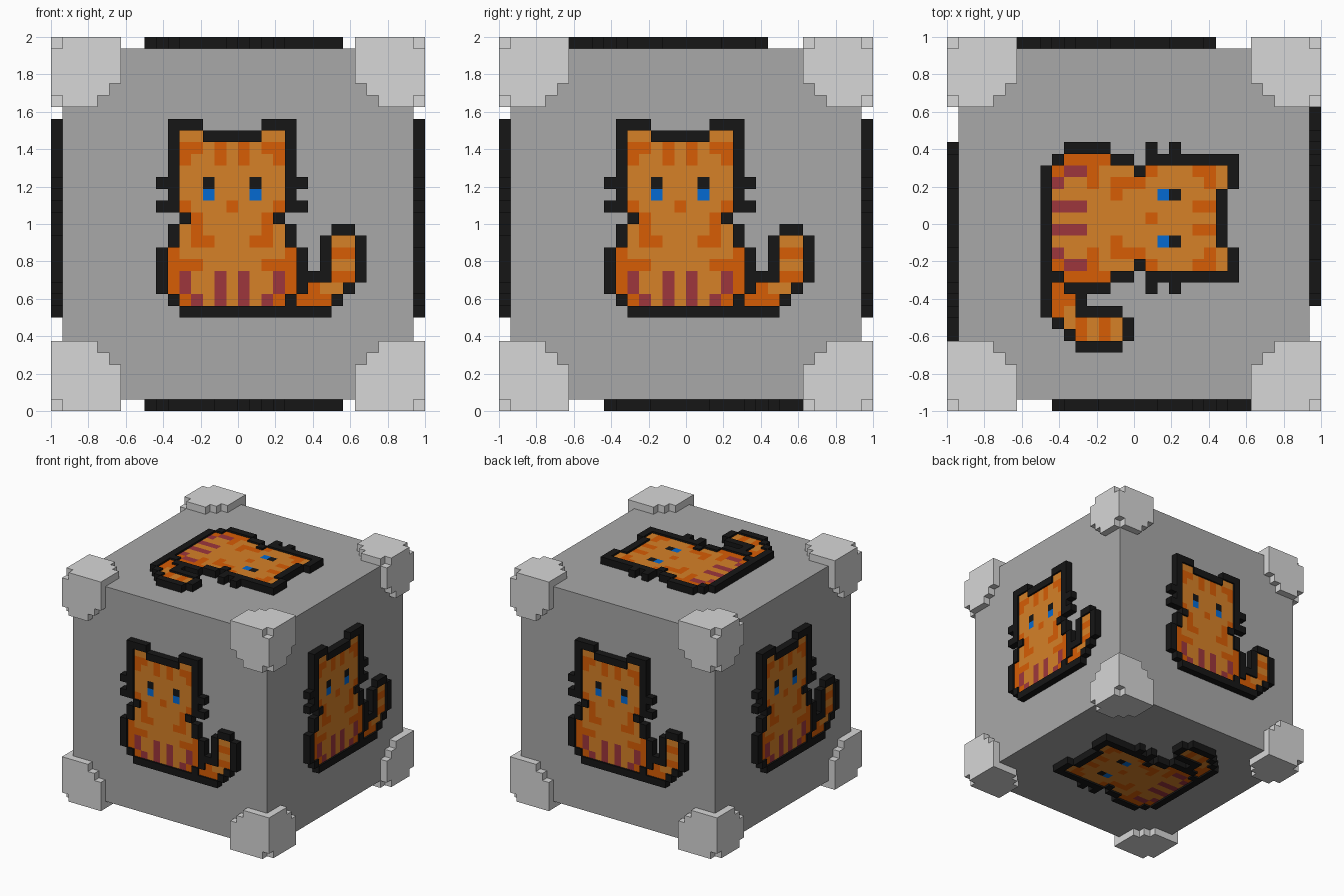
import bpy
from mathutils import Matrix, Vector

if "Cube" in bpy.data.objects:
    bpy.data.objects.remove(bpy.data.objects["Cube"])

N = 32          # blocks along each side
S = 2.0 / N     # block size
CENTRE = Vector((0, 0, 1))


def make_material(name, rgb):
    lin = [((c / 255 + 0.055) / 1.055) ** 2.4 for c in rgb] + [1.0]
    mat = bpy.data.materials.new(name)
    mat.use_nodes = True
    mat.diffuse_color = lin
    bsdf = mat.node_tree.nodes["Principled BSDF"]
    bsdf.inputs["Base Color"].default_value = lin
    bsdf.inputs["Roughness"].default_value = 0.9
    return mat


GREY = make_material("mid grey", (169, 169, 169))
LIGHT = make_material("light grey", (215, 215, 215))
BLACK = make_material("black", (22, 22, 22))
PAINT = {
    "L": make_material("light orange", (214, 129, 39)),
    "D": make_material("dark orange", (215, 93, 4)),
    "R": make_material("dark red", (157, 54, 60)),
    "B": make_material("blue", (4, 106, 209)),
    "E": BLACK,
}

# Half of the cat's head and body, up to its middle column, and its tail.
# K is the raised outline, the other letters are painted colours.
HALF_CAT = """
.KKK... .KLLKKK .KDDLDL .KDLLDL .KLLLLL KKLLELL
.KLLBLL KKDLLLD ..KDLLL .KLDLLL .KLDDLL KDLLLLL
KDDDLLL KDRLLRL KDRLLRL .KDRLRL ..KKKKK
""".split()
TAIL = """
....KK. ...KLLK ...KDDK ...KLLK
..KKDDK ..DLLK. .DDDK.. KKKK...
""".split()
CAT_COL, CAT_ROW = 9, 24    # left column and top row of the cat
TAIL_COL, TAIL_ROW = 20, 15
FUR_DROP = 0.25 * S         # the fur lies a little below the outline


def read_cells(rows, col, row, mirror=False):
    """Map of (column, row) to letter, optionally mirrored on the last column."""
    cells = {}
    for r, line in enumerate(rows):
        line += line[-2::-1] if mirror else ""
        for c, letter in enumerate(line):
            if letter != ".":
                cells[col + c, row - r] = letter
    return cells


def add_object(name, verts, faces, mats, matrix, indices=None):
    mesh = bpy.data.meshes.new(name)
    mesh.from_pydata(verts, [], faces)
    for m in mats:
        mesh.materials.append(m)
    if indices:
        mesh.polygons.foreach_set("material_index", indices)
    mesh.update()
    obj = bpy.data.objects.new(name, mesh)
    bpy.context.collection.objects.link(obj)
    obj.matrix_world = matrix


def block_mesh(blocks):
    """Outer skin of a set of blocks, in coordinates about the centre."""
    index, faces = {}, []
    for b in blocks:
        for axis in range(3):
            for side in (0, 1):
                near = list(b)
                near[axis] += 2 * side - 1
                if tuple(near) in blocks:
                    continue
                u, v = (axis + 1) % 3, (axis + 2) % 3
                quad = []
                for du, dv in ((0, 0), (1, 0), (1, 1), (0, 1)):
                    p = list(b)
                    p[axis] += side
                    p[u] += du
                    p[v] += dv
                    quad.append(index.setdefault(tuple(p), len(index)))
                faces.append(quad if side else quad[::-1])
    return [[c * S - 1 for c in p] for p in index], faces


# Cube body, one block inside the full size
bpy.ops.mesh.primitive_cube_add(size=2 - 2 * S, location=CENTRE)
body = bpy.context.object
body.name = body.data.name = "cube_body"
body.data.materials.append(GREY)

# Cat outline and painted fur in local axes: x right, z up, y into the cube
cat = read_cells(HALF_CAT, CAT_COL, CAT_ROW, mirror=True)
cat.update(read_cells(TAIL, TAIL_COL, TAIL_ROW))
outline_verts, outline_faces = block_mesh(
    {(c, 0, r) for (c, r), letter in cat.items() if letter == "K"})

fur_verts, fur_faces, fur_colours = [], [], []
letters = list(PAINT)
for (col, row), letter in cat.items():
    if letter in PAINT:
        x, y, z, n = col * S - 1, FUR_DROP - 1, row * S - 1, len(fur_verts)
        fur_verts += [(x, y, z), (x + S, y, z), (x + S, y, z + S), (x, y, z + S)]
        fur_faces.append((n, n + 1, n + 2, n + 3))
        fur_colours.append(letters.index(letter))

# Right and up directions of the cat on each side of the cube
SIDES = {
    "front": ((1, 0, 0), (0, 0, 1)),
    "back": ((-1, 0, 0), (0, 0, 1)),
    "left": ((0, 1, 0), (0, 0, 1)),
    "right": ((0, -1, 0), (0, 0, 1)),
    "top": ((0, -1, 0), (1, 0, 0)),
    "bottom": ((0, 1, 0), (1, 0, 0)),
}
for side, (right, up) in SIDES.items():
    right, up = Vector(right), Vector(up)
    turn = Matrix((right, up.cross(right), up)).transposed().to_4x4()
    place = Matrix.Translation(CENTRE) @ turn
    add_object(side + "_cat_outline", outline_verts, outline_faces, [BLACK], place)
    add_object(side + "_cat_fur", fur_verts, fur_faces, PAINT.values(), place,
               fur_colours)

# Stepped corner caps: a rounded patch on each of three sides, tip left out
WIDTH = (6, 6, 6, 6, 5, 4)
cap = {(i, j, k) for i in range(6) for j in range(6) for k in range(6)
       if (i == 0 and k < WIDTH[j]) or (j == 0 and k < WIDTH[i])
       or (k == 0 and j < WIDTH[i])}
cap.discard((0, 0, 0))
for zn, fz in (("lower", 0), ("upper", 1)):
    for yn, fy in (("front", 0), ("back", 1)):
        for xn, fx in (("right", 0), ("left", 1)):
            # Nicks at the ends of the upper upright edges and the back edges
            nicks = {(0, 0, 5 * fz), (0, 5 * fy, 0)}
            blocks = {tuple(N - 1 - c if f else c for c, f in zip(b, (fx, fy, fz)))
                      for b in cap - nicks}
            add_object(f"{zn}_{yn}_{xn}_corner_cap", *block_mesh(blocks), [LIGHT],
                       Matrix.Translation(CENTRE))
